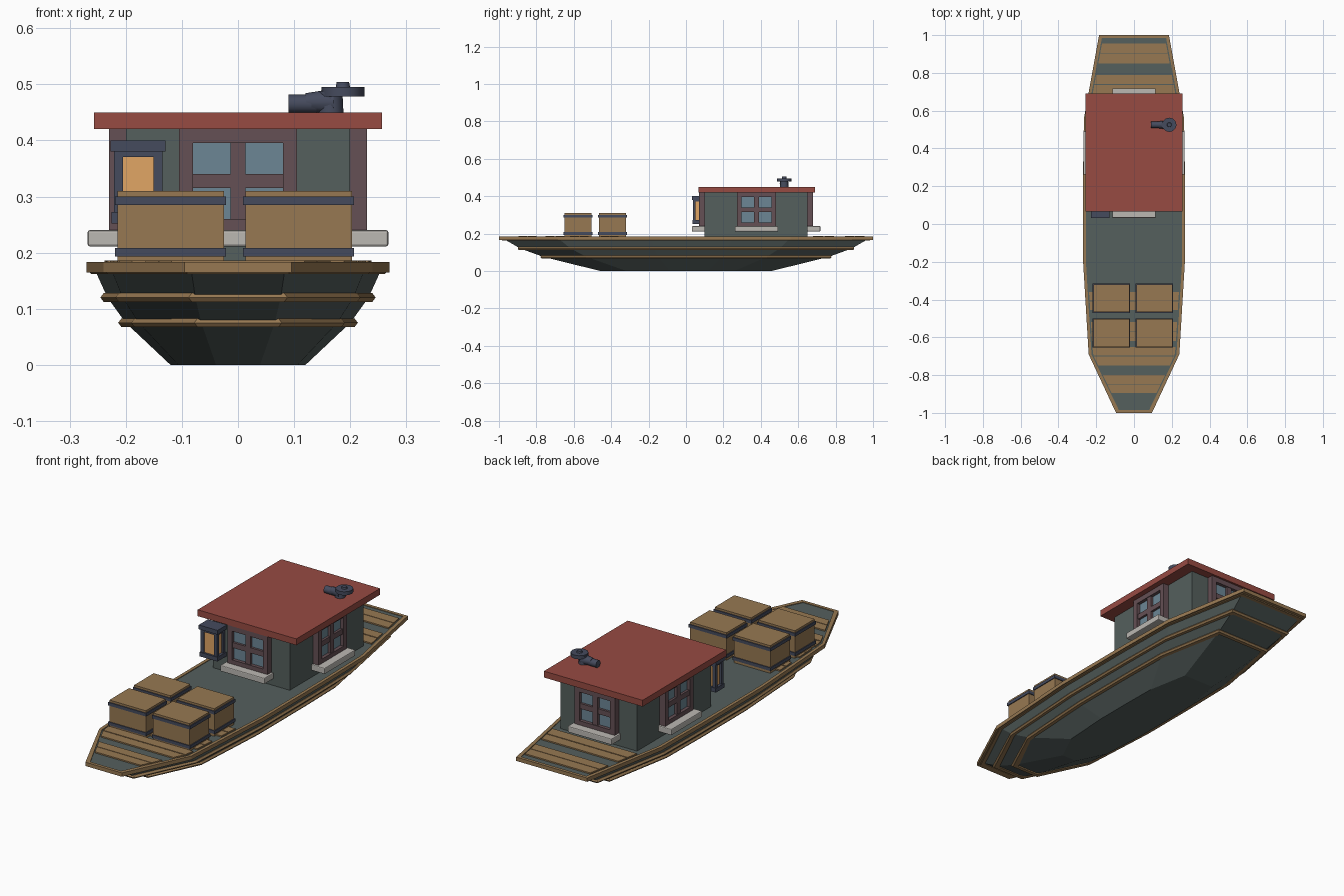
import bpy, bmesh
from math import radians
from mathutils import Vector, Matrix

if "Cube" in bpy.data.objects:
    bpy.data.objects.remove(bpy.data.objects["Cube"])


def mat(name, rgb):
    m = bpy.data.materials.new(name)
    m.diffuse_color = (*rgb, 1)
    m.use_nodes = True
    m.node_tree.nodes["Principled BSDF"].inputs["Base Color"].default_value = m.diffuse_color
    return m


GREEN = mat("green_paint", (.09, .115, .11))
WOOD = mat("wood", (.31, .19, .085))
RED = mat("red_roof", (.31, .07, .055))
PLUM = mat("plum_frame", (.13, .08, .09))
GLASS = mat("glass", (.15, .24, .30))
IRON = mat("dark_iron", (.06, .07, .11))
STONE = mat("pale_sill", (.50, .48, .45))
GLOW = mat("lamp_glow", (.75, .38, .13))


def finish(name, bm, material):
    bmesh.ops.recalc_face_normals(bm, faces=bm.faces)
    me = bpy.data.meshes.new(name)
    bm.to_mesh(me)
    bm.free()
    me.materials.append(material)
    ob = bpy.data.objects.new(name, me)
    bpy.context.collection.objects.link(ob)
    return ob


def box(name, x, y, z, material, bevel=0, matrix=None):
    """Box from (min, max) ranges, optionally placed by a matrix."""
    bm = bmesh.new()
    bmesh.ops.create_cube(bm, size=1)
    for v in bm.verts:
        v.co = Vector([(r[0] + r[1]) / 2 + c * (r[1] - r[0]) for c, r in zip(v.co, (x, y, z))])
    if bevel:
        bmesh.ops.bevel(bm, geom=bm.edges[:], offset=bevel, segments=2, affect='EDGES', profile=.5)
    if matrix:
        bm.transform(matrix)
    return finish(name, bm, material)


def cyl(name, centre, r1, r2, depth, material, axis='Z', sides=12):
    bm = bmesh.new()
    bmesh.ops.create_cone(bm, cap_ends=True, segments=sides, radius1=r1, radius2=r2, depth=depth)
    if axis == 'X':
        bm.transform(Matrix.Rotation(radians(90), 4, 'Y'))
    bm.transform(Matrix.Translation(centre))
    ob = finish(name, bm, material)
    for p in ob.data.polygons:
        p.use_smooth = len(p.vertices) == 4
    return ob


def loft(bm, rings, closed=False):
    """Skin a list of equal point rings; closed joins last ring to first."""
    vs = [[bm.verts.new(p) for p in r] for r in rings]
    n = len(vs[0])
    for k in range(len(vs) if closed else len(vs) - 1):
        a, b = vs[k], vs[(k + 1) % len(vs)]
        for i in range(n):
            bm.faces.new((a[i], a[(i + 1) % n], b[(i + 1) % n], b[i]))
    if not closed:
        bm.faces.new(vs[0])
        bm.faces.new(vs[-1])


# Hull plan (right half), tapered to bow and stern
HALF = [(.085, -.99), (.23, -.69), (.26, -.19), (.26, .25), (.255, .56), (.175, .99)]
PLAN = HALF + [(-x, y) for x, y in reversed(HALF)]


def ring(s, z, out=0):
    pts = []
    for x, y in PLAN:
        oy = out * (1 if y > .9 else -1 if y < -.9 else 0)
        pts.append((x * s + (out if x > 0 else -out), y * s + oy, z))
    return pts


def half_width(y):
    for (x0, y0), (x1, y1) in zip(HALF, HALF[1:]):
        if y0 <= y <= y1:
            return x0 + (x1 - x0) * (y - y0) / (y1 - y0)


bm = bmesh.new()
loft(bm, [ring(.463, 0), ring(.77, .075), ring(.895, .12), ring(1, .18)])
finish("hull", bm, GREEN)

# Rubbing strakes around the hull
for i, (s, z) in enumerate([(.775, .075), (.897, .12), (.985, .17)]):
    bm = bmesh.new()
    section = [(-.012, -.008), (.006, -.008), (.012, 0), (.006, .008), (-.012, .008)]
    loft(bm, [ring(s, z + dz, o) for o, dz in section], closed=True)
    finish(f"strake_{i}", bm, WOOD)
bm = bmesh.new()
loft(bm, [ring(1, .165, .010), ring(1, .183, .010), ring(1, .183, -.005), ring(1, .165, -.005)], closed=True)
finish("gunwale", bm, WOOD)

# Deck planks at bow and stern
PLANKS = [(-.895, -.85), (-.847, -.80), (-.75, -.702), (-.697, -.65), (-.62, -.572), (-.568, -.52),
          (-.455, -.41), (-.405, -.36), (.68, .735), (.74, .79), (.85, .90), (.903, .955)]
for i, (a, b) in enumerate(PLANKS):
    wa, wb = half_width(a) - .012, half_width(b) - .012
    bm = bmesh.new()
    loft(bm, [[(-wa, a, z), (wa, a, z), (wb, b, z), (-wb, b, z)] for z in (.176, .186)])
    finish(f"deck_plank_{i}", bm, WOOD)

# Cabin
CY = .377
box("cabin", (-.2, .2), (.10, .65), (.175, .425), GREEN)
box("roof", (-.257, .257), (.067, .69), (.42, .45), RED)


def window(tag, matrix):
    """Four-pane window; local -y points out of the wall, wall at y = 0."""
    def b(n, x, y, z, m, bev=0):
        box(f"{tag}_{n}", x, y, z, m, bev, matrix)
    b("glass", (-.09, .09), (-.014, .002), (.25, .41), GLASS)
    for n, s in (("left", -1), ("right", 1)):
        b("jamb_" + n, tuple(sorted((s * .08, s * .105))), (-.03, .002), (.235, .42), PLUM)
    b("head", (-.08, .08), (-.03, .002), (.395, .42), PLUM)
    b("bottom_rail", (-.08, .08), (-.03, .002), (.235, .26), PLUM)
    b("mullion", (-.013, .013), (-.027, 0), (.26, .395), PLUM)
    b("crossbar", (-.08, .08), (-.025, 0), (.315, .34), PLUM)
    b("sill", (-.115, .115), (-.068, .002), (.211, .24), STONE, .004)


for tag, pos, ang in (("front_window", (0, .10, 0), 0), ("right_window", (.2, CY, 0), 90),
                      ("back_window", (0, .65, 0), 180), ("left_window", (-.2, CY, 0), -90)):
    window(tag, Matrix.Translation(pos) @ Matrix.Rotation(radians(ang), 4, 'Z'))

# Lantern on the front wall
LX = -.178
box("lantern_cap", (LX - .049, LX + .049), (.032, .10), (.38, .40), IRON)
box("lantern_base", (LX - .047, LX + .047), (.034, .10), (.252, .272), IRON)
box("lantern_light", (LX - .034, LX + .034), (.044, .09), (.265, .385), GLOW)
for sx in (-1, 1):
    for j, y in enumerate((.045, .09)):
        x = LX + sx * .035
        box(f"lantern_post_{sx}_{j}", (x - .008, x + .008), (y - .007, y + .007), (.265, .385), IRON)
box("lantern_top_rail", (LX - .042, LX + .042), (.039, .098), (.37, .382), IRON)

# Cargo crates with iron bands
for i, cx in enumerate((-.12, .108)):
    for j, cy in enumerate((-.393, -.577)):
        w, d = .095, .073
        box(f"crate_{i}{j}", (cx - w, cx + w), (cy - d, cy + d), (.18, .31), WOOD)
        for k, z in enumerate((.193, .285)):
            box(f"crate_band_{i}{j}{k}", (cx - w - .004, cx + w + .004),
                (cy - d - .004, cy + d + .004), (z, z + .015), IRON)

# Stove pipe on the roof with elbow and rain cap
PY = .525
cyl("pipe_stub", (.115, PY, .465), .017, .017, .05, IRON, 'X')
cyl("pipe_elbow", (.145, PY, .468), .016, .024, .05, IRON, 'X')
cyl("pipe_riser", (.165, PY, .468), .023, .021, .04, IRON)
cyl("pipe_cap", (.187, PY, .487), .038, .038, .017, IRON)
cyl("pipe_cap_knob", (.187, PY, .499), .013, .011, .01, IRON)
